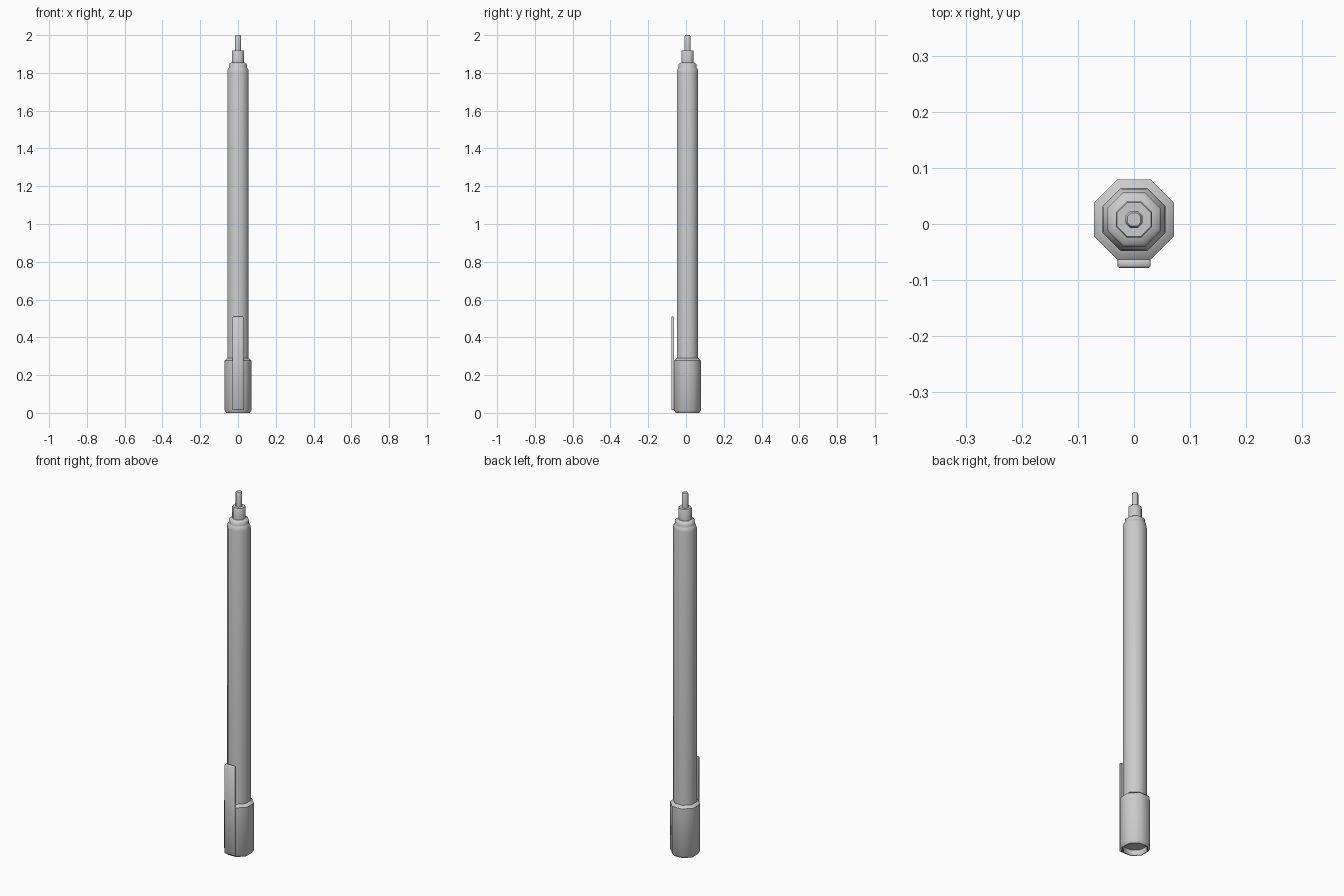
import bpy, bmesh, math

if "Cube" in bpy.data.objects:
    bpy.data.objects.remove(bpy.data.objects["Cube"])

CY = 0.008   # the barrel axis sits slightly behind the centre because of the clip


def lathe(name, profile, sides=8):
    """Closed octagonal solid from (apothem, z) rings, flats facing the axes."""
    bm = bmesh.new()
    rings = []
    for a, z in profile:
        r = a / math.cos(math.pi / sides)
        rings.append([bm.verts.new((r * math.cos(t), CY + r * math.sin(t), z))
                      for t in ((i + 0.5) * 2 * math.pi / sides for i in range(sides))])
    for lo, hi in zip(rings, rings[1:]):
        for i in range(sides):
            j = (i + 1) % sides
            bm.faces.new((lo[i], lo[j], hi[j], hi[i]))
    bm.faces.new(rings[0][::-1])
    bm.faces.new(rings[-1])
    bmesh.ops.recalc_face_normals(bm, faces=bm.faces)
    return finish(name, bm)


def finish(name, bm):
    me = bpy.data.meshes.new(name)
    bm.to_mesh(me)
    bm.free()
    ob = bpy.data.objects.new(name, me)
    bpy.context.collection.objects.link(ob)
    bpy.ops.object.select_all(action='DESELECT')
    ob.select_set(True)
    bpy.context.view_layer.objects.active = ob
    bpy.ops.object.shade_smooth_by_angle(angle=math.radians(46))
    return ob


# long barrel with rounded shoulder
lathe("barrel", [(0.0565, 0.25), (0.0565, 1.805), (0.054, 1.818), (0.048, 1.828)])

# stepped collar and neck
lathe("collar", [(0.048, 1.82), (0.048, 1.845), (0.044, 1.849), (0.032, 1.856)])
lathe("neck", [(0.032, 1.85), (0.032, 1.916), (0.030, 1.919)])

# writing tip
lathe("tip", [(0.0155, 1.91), (0.0155, 1.994), (0.012, 2.0)])

# cap with chamfered rims and a shallow recess in its end
lathe("cap", [(0.057, 0.03), (0.057, 0.0), (0.062, 0.0), (0.0714, 0.016),
              (0.0714, 0.277), (0.0565, 0.29)])

# flat pocket clip, standing off the barrel, with softened edges at its free end
bm = bmesh.new()
bmesh.ops.create_cube(bm, size=1)
for v in bm.verts:
    v.co = (v.co.x * 0.059, -0.0705 + v.co.y * 0.015, 0.2625 + v.co.z * 0.495)
top = [e for e in bm.edges
       if all(v.co.z > 0.5 for v in e.verts) or all(v.co.y < -0.07 for v in e.verts)]
bmesh.ops.bevel(bm, geom=top, offset=0.003, segments=1, affect='EDGES')
finish("pocket_clip", bm)
